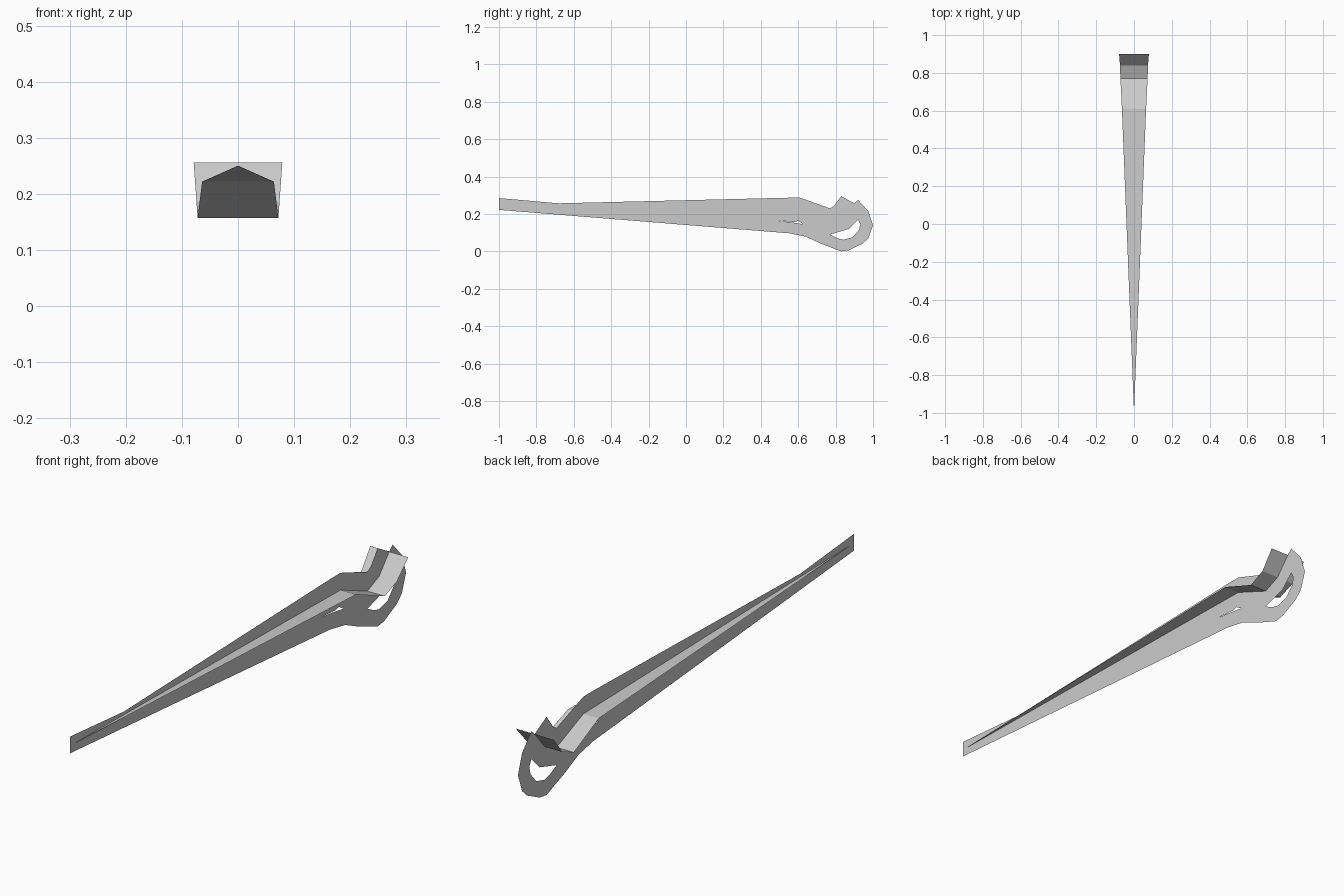
import bpy, bmesh
from mathutils import Vector

if "Cube" in bpy.data.objects:
    bpy.data.objects.remove(bpy.data.objects["Cube"])


def finish(bm, name):
    mesh = bpy.data.meshes.new(name)
    bm.to_mesh(mesh)
    bm.free()
    obj = bpy.data.objects.new(name, mesh)
    bpy.context.collection.objects.link(obj)
    return obj


def flat_plate(name, loops):
    """Fill an outline with holes, given as (y, z) loops, on the plane x = 0."""
    bm = bmesh.new()
    edges = []
    for loop in loops:
        vs = [bm.verts.new((0, y, z)) for y, z in loop]
        edges += [bm.edges.new((vs[i - 1], vs[i])) for i in range(len(vs))]
    bmesh.ops.triangle_fill(bm, edges=edges, use_beauty=True,
                            use_dissolve=False, normal=Vector((1, 0, 0)))
    return finish(bm, name)


def folded_strip(name, stations):
    """Symmetric cross sheet through stations of (y, z, half width)."""
    bm = bmesh.new()
    rows = [[bm.verts.new((s * w, y, z)) for s in (-1, 0, 1)]
            for y, z, w in stations]
    for a, b in zip(rows, rows[1:]):
        for i in range(2):
            bm.faces.new((a[i], a[i + 1], b[i + 1], b[i]))
    return finish(bm, name)


# Upright plate: long blade, hooked end, grip opening and small slit
outline = [(-1, .285), (-.68, .257), (.55, .287), (.61, .287), (.77, .23),
           (.79, .242), (.83, .295), (.90, .257), (.92, .275), (.975, .215),
           (1, .14), (.975, .07), (.945, .042), (.87, .006), (.83, 0),
           (.72, .042), (.64, .079), (.55, .097), (-1, .222)]
grip_hole = [(.77, .09), (.87, .12), (.92, .17), (.932, .145), (.925, .115),
             (.89, .075), (.84, .062), (.81, .07)]
slit = [(.49, .165), (.58, .153), (.628, .145), (.60, .163), (.58, .157)]
flat_plate("upright_plate", [outline, grip_hole, slit])

# Tapering cross sheet that dips and then turns up at the wide end
folded_strip("cross_sheet", [(-.97, .25, .001), (.61, .222, .064),
                             (.77, .157, .072), (.84, .186, .074),
                             (.90, .256, .079)])
